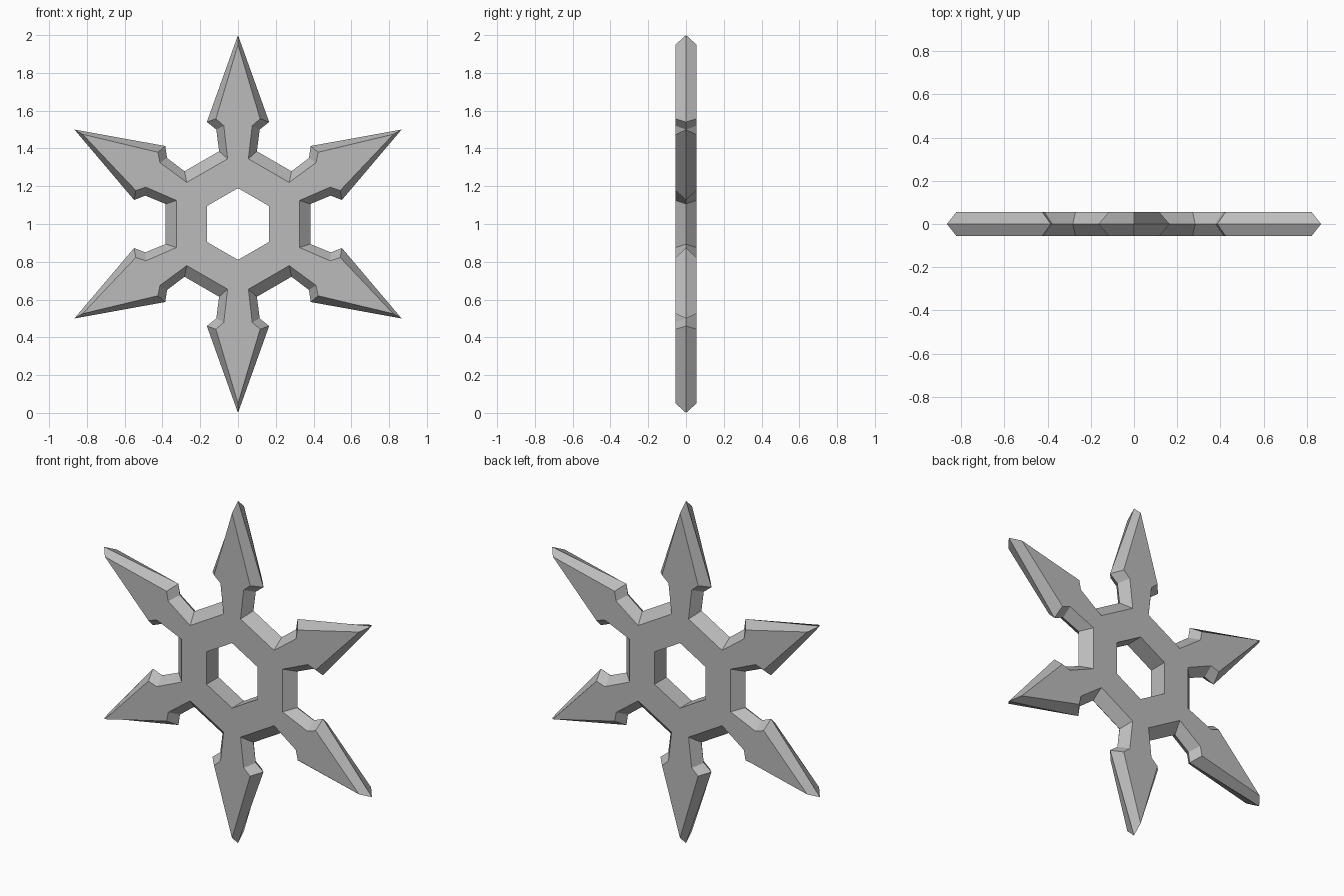
import bpy
import bmesh
from math import cos, sin, pi

ARMS = 6
HALF_DEPTH = 0.055
HOLE_RADIUS = 0.19

# Right half of one upright arm, from hub to tip, as (x, z) about the centre
RIDGE = [(0.10, 0.385), (0.115, 0.50), (0.165, 0.54), (0.0, 1.0)]
FLAT = [(0.055, 0.345), (0.075, 0.52), (0.117, 0.557), (0.0, 0.95)]

old = bpy.data.objects.get("Cube")
if old:
    bpy.data.objects.remove(old, do_unlink=True)

steel = bpy.data.materials.new("grey steel")
steel.use_nodes = True
steel.diffuse_color = (0.5, 0.5, 0.5, 1)
steel.node_tree.nodes["Principled BSDF"].inputs["Base Color"].default_value = (0.5, 0.5, 0.5, 1)

bm = bmesh.new()


def place(points, arm, y):
    """Turn points about the centre to the given arm and lift onto the ground frame."""
    a = 2 * pi * arm / ARMS
    return [bm.verts.new((x * cos(a) + z * sin(a), y, z * cos(a) - x * sin(a) + 1))
            for x, z in points]


def arm_loops(half, y):
    """Mirror the half arm and repeat it round the hub, left root to right root."""
    full = [(-x, z) for x, z in half] + half[-2::-1]
    return [place(full, k, y) for k in range(ARMS)]


def hole_loop(y):
    return [place([(0, HOLE_RADIUS)], k, y)[0] for k in range(ARMS)]


def wall(a, b):
    """Bridge two closed loops."""
    for i in range(len(a)):
        j = (i + 1) % len(a)
        bm.faces.new((a[i], a[j], b[j], b[i]))


ridge = sum(arm_loops(RIDGE, 0), [])
holes = []
for y in (-HALF_DEPTH, HALF_DEPTH):
    arms, hole = arm_loops(FLAT, y), hole_loop(y)
    holes.append(hole)
    # Flat blades and the hub round the hexagonal hole
    for k in range(ARMS):
        n = (k + 1) % ARMS
        bm.faces.new(arms[k])
        bm.faces.new((arms[k][0], arms[k][-1], hole[k]))
        bm.faces.new((arms[k][-1], arms[n][0], hole[n], hole[k]))
    # Bevelled cutting edge down to the middle ridge
    wall(sum(arms, []), ridge)
# Straight walls of the hole
wall(*holes)

bmesh.ops.recalc_face_normals(bm, faces=bm.faces[:])
# Merge the coplanar pieces of each flat side's hub and arm roots
roots = [e for e in bm.edges if len(e.link_faces) == 2
         and e.calc_face_angle(1) < 0.001 and e.calc_length() < 0.12]
bmesh.ops.dissolve_edges(bm, edges=roots, use_verts=False)

mesh = bpy.data.meshes.new("throwing_star")
bm.to_mesh(mesh)
bm.free()
mesh.materials.append(steel)
star = bpy.data.objects.new("throwing_star", mesh)
bpy.context.collection.objects.link(star)
